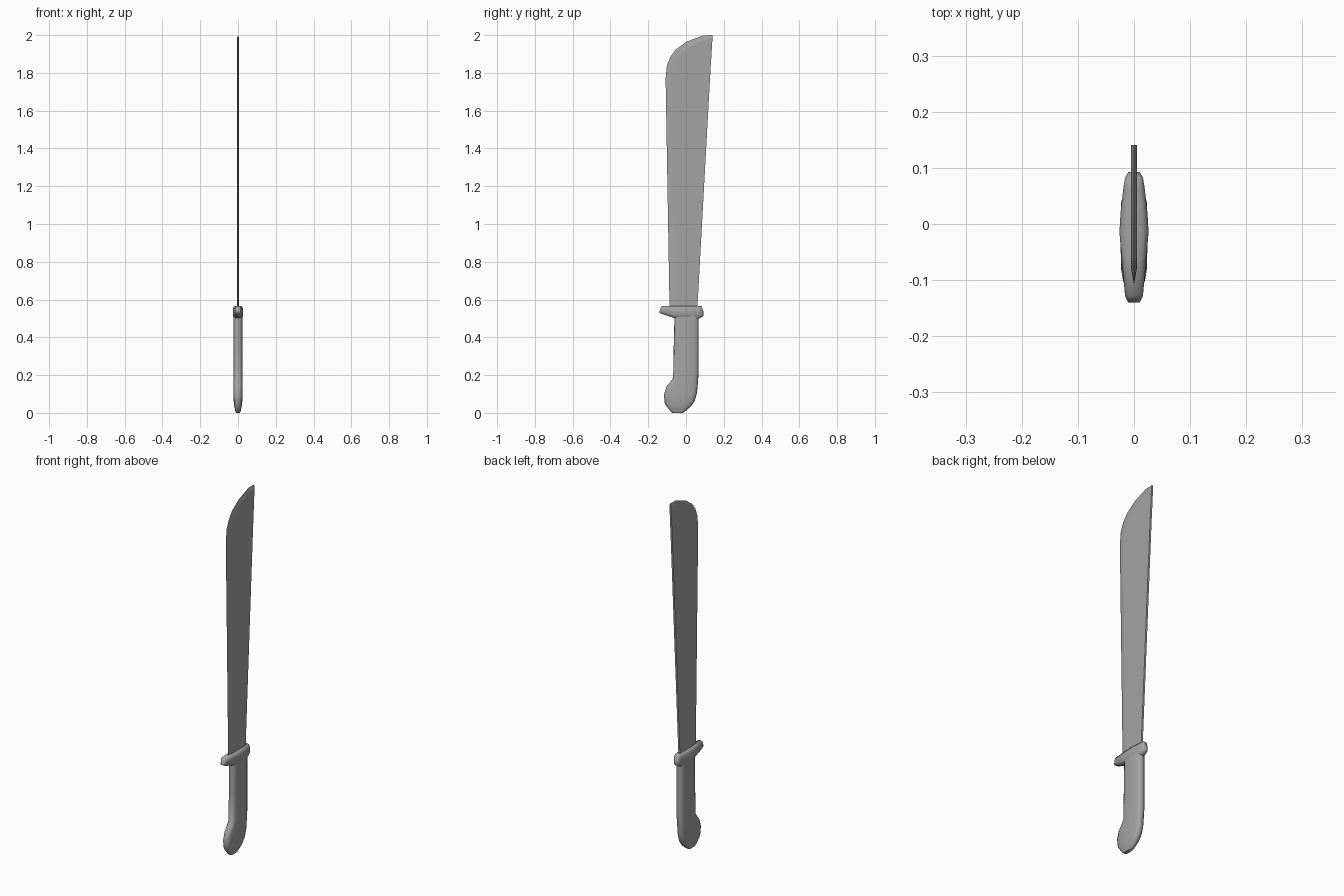
import bpy, bmesh, math

if "Cube" in bpy.data.objects:
    bpy.data.objects.remove(bpy.data.objects["Cube"])

grey = bpy.data.materials.new("steel_grey")
grey.use_nodes = True
colour = (0.37, 0.37, 0.37, 1)
grey.diffuse_color = colour
grey.node_tree.nodes["Principled BSDF"].inputs["Base Color"].default_value = colour


def loft(name, rings, angle):
    """Skin a list of equal-length point rings and cap both ends."""
    bm = bmesh.new()
    loops = [[bm.verts.new(p) for p in ring] for ring in rings]
    n = len(loops[0])
    for a, b in zip(loops, loops[1:]):
        for i in range(n):
            j = (i + 1) % n
            bm.faces.new((a[i], a[j], b[j], b[i]))
    bm.faces.new(loops[0])
    bm.faces.new(loops[-1])
    bmesh.ops.remove_doubles(bm, verts=bm.verts, dist=0.0002)
    bmesh.ops.recalc_face_normals(bm, faces=bm.faces)
    mesh = bpy.data.meshes.new(name)
    bm.to_mesh(mesh)
    bm.free()
    mesh.materials.append(grey)
    obj = bpy.data.objects.new(name, mesh)
    bpy.context.collection.objects.link(obj)
    bpy.ops.object.select_all(action="DESELECT")
    obj.select_set(True)
    bpy.context.view_layer.objects.active = obj
    bpy.ops.object.shade_smooth_by_angle(angle=math.radians(angle))


def oval(front, back, half, sides=16, power=0.6):
    """Rounded section spanning two (y, z) points, half-thick along x."""
    ring = []
    for i in range(sides):
        t = 2 * math.pi * i / sides
        c, s = [math.copysign(abs(v) ** power, v) for v in (math.cos(t), math.sin(t))]
        k = (c + 1) / 2
        ring.append((half * s,
                     front[0] + (back[0] - front[0]) * k,
                     front[1] + (back[1] - front[1]) * k))
    return ring


# Blade: cutting edge, bevel line and spine at each station up to the tip
T = 0.005
stations = [
    ((-0.087, 0.55), (-0.063, 0.55), (0.060, 0.55)),
    ((-0.108, 1.77), (-0.080, 1.765), (0.126, 1.75)),
    ((-0.101, 1.84), (-0.074, 1.825), (0.129, 1.80)),
    ((-0.083, 1.885), (-0.058, 1.865), (0.131, 1.84)),
    ((-0.053, 1.925), (-0.033, 1.90), (0.134, 1.88)),
    ((0.005, 1.966), (0.020, 1.94), (0.136, 1.92)),
    ((0.090, 1.998), (0.098, 1.975), (0.139, 1.965)),
    ((0.141, 2.0), (0.141, 1.985), (0.141, 1.983)),
]
loft("blade", [[(0, *e), (T, *b), (T, *s), (-T, *s), (-T, *b)]
               for e, b, s in stations], 5)

# Guard: rounded sides and ends, built from front to back
guard = []
for y, low, high, half in [(-0.140, 0.530, 0.540, 0.010), (-0.128, 0.524, 0.567, 0.016),
                           (-0.060, 0.502, 0.567, 0.022), (-0.015, 0.497, 0.567, 0.026),
                           (0.020, 0.497, 0.567, 0.024), (0.064, 0.497, 0.567, 0.019),
                           (0.082, 0.506, 0.567, 0.016), (0.093, 0.514, 0.535, 0.010)]:
    c = min(0.012, (high - low) / 3)
    side = [(half * 0.6, low), (half, low + c), (half, high - c), (half * 0.65, high)]
    guard.append([(x, y, z) for x, z in side] + [(-x, y, z) for x, z in reversed(side)])
loft("guard", guard, 75)

# Grip: sections swept down into the forward-hooked pommel
grip = [
    ((-0.061, 0.515), (0.066, 0.515), 0.024),
    ((-0.065, 0.35), (0.066, 0.35), 0.024),
    ((-0.068, 0.185), (0.066, 0.20), 0.024),
    ((-0.082, 0.165), (0.063, 0.16), 0.024),
    ((-0.104, 0.138), (0.058, 0.105), 0.024),
    ((-0.117, 0.095), (0.046, 0.062), 0.024),
    ((-0.112, 0.048), (0.026, 0.034), 0.021),
    ((-0.086, 0.012), (0.000, 0.012), 0.015),
    ((-0.072, 0.0), (-0.016, 0.0), 0.010),
]
loft("grip", [oval(*section) for section in grip], 50)
